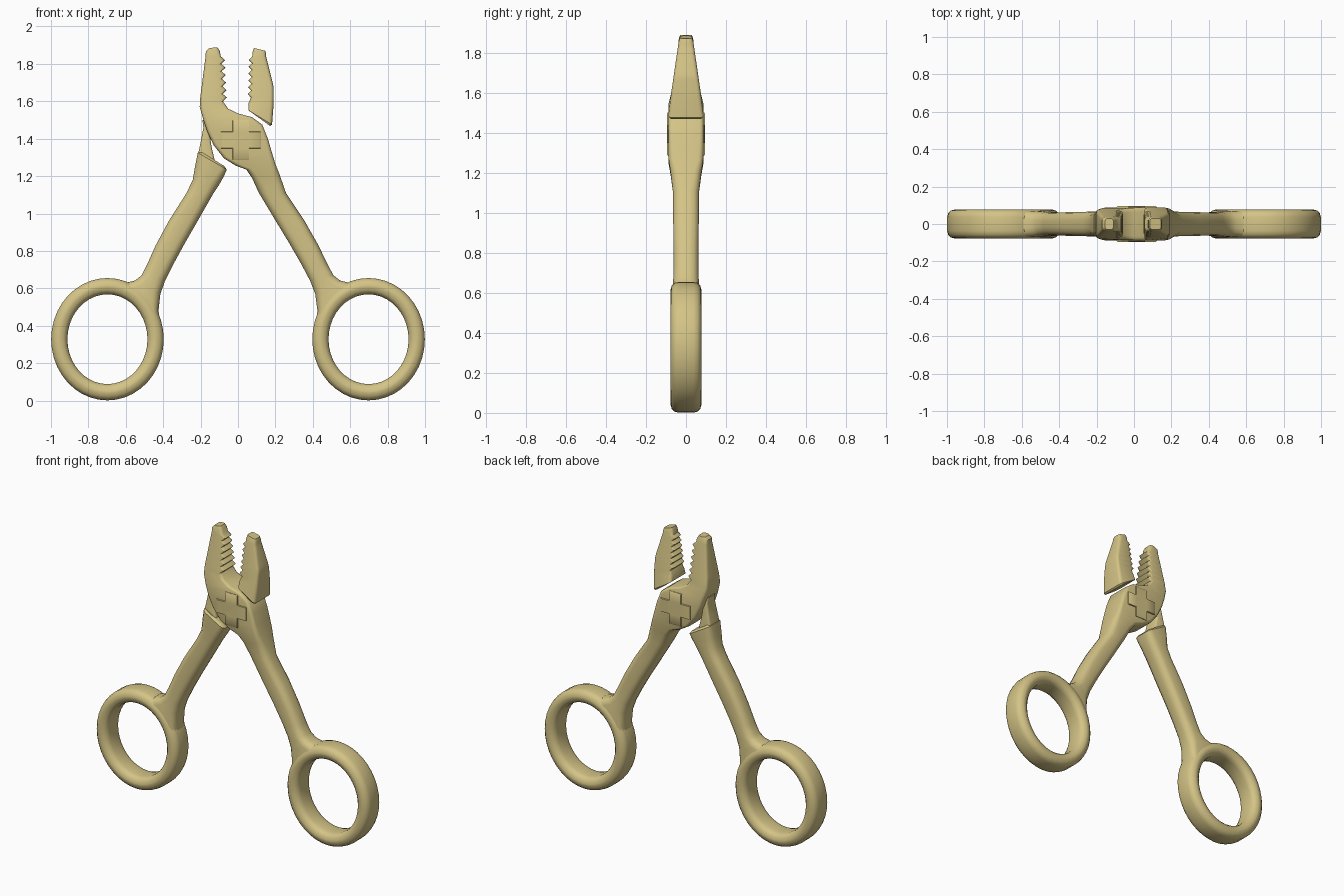
import bpy, bmesh
from math import cos, sin, pi, radians

cube = bpy.data.objects.get("Cube")
if cube:
    bpy.data.objects.remove(cube)

tan = bpy.data.materials.new("warm tan")
tan.use_nodes = True
tan.diffuse_color = (0.66, 0.55, 0.24, 1)
tan.node_tree.nodes["Principled BSDF"].inputs["Base Color"].default_value = tan.diffuse_color


def finish(name, bm, angle=38):
    bmesh.ops.recalc_face_normals(bm, faces=bm.faces)
    mesh = bpy.data.meshes.new(name)
    bm.to_mesh(mesh)
    bm.free()
    mesh.materials.append(tan)
    obj = bpy.data.objects.new(name, mesh)
    bpy.context.collection.objects.link(obj)
    bpy.ops.object.select_all(action='DESELECT')
    obj.select_set(True)
    bpy.context.view_layer.objects.active = obj
    bpy.ops.object.shade_smooth_by_angle(angle=radians(angle))
    return obj


def rounded_section(width, half, r, steps=4):
    """Rounded rectangle: (distance across, y) pairs."""
    r = min(r, width * 0.48, half * 0.95)
    corners = [(width - r, half - r), (r, half - r), (r, r - half), (width - r, r - half)]
    pts = []
    for q, (u, y) in enumerate(corners):
        for i in range(steps):
            a = (q + i / (steps - 1)) * pi / 2
            pts.append((u + r * cos(a), y + r * sin(a)))
    return pts


def bridge(bm, loops, closed=False):
    n = len(loops[0])
    pairs = list(zip(loops, loops[1:])) + ([(loops[-1], loops[0])] if closed else [])
    for a, b in pairs:
        for i in range(n):
            j = (i + 1) % n
            bm.faces.new((a[i], a[j], b[j], b[i]))


def loft(name, rows):
    """Rows: one edge x, z, the other edge x, z, half thickness, corner radius."""
    bm = bmesh.new()
    loops = []
    for x1, z1, x2, z2, half, r in rows:
        w = ((x2 - x1) ** 2 + (z2 - z1) ** 2) ** 0.5
        loops.append([bm.verts.new((x1 + (x2 - x1) * u / w, y, z1 + (z2 - z1) * u / w))
                      for u, y in rounded_section(w, half, r)])
    bridge(bm, loops)
    bm.faces.new(loops[0])
    bm.faces.new(loops[-1])
    return finish(name, bm)


def jaw_half(z):
    return 0.036 + (1.86 - z) * 0.145


def teeth(outer, inner, depth, top=1.84, bottom=1.60, count=6):
    """Jaw rows whose inner edge zigzags; outer and inner give x at height z."""
    rows = []
    for i in range(2 * count + 1):
        z = top + (bottom - top) * i / (2 * count)
        rows.append((outer(z), z, inner(z) + depth * (i % 2), z, jaw_half(z), 0.018))
    return rows


# Finger rings: rounded section swept round an ellipse
def ring(name, side):
    bm = bmesh.new()
    loops = []
    for k in range(40):
        a = 2 * pi * k / 40
        loops.append([bm.verts.new((side * 0.698 + (0.214 + u) * cos(a), y,
                                    0.328 + (0.24 + u) * sin(a)))
                      for u, y in rounded_section(0.087, 0.077, 0.04)])
    bridge(bm, loops, closed=True)
    return finish(name, bm)


ring("right_finger_ring", -1)
ring("left_finger_ring", 1)

# Arm shared by both sides, running down into the ring
arm = [
    (-.275, 1.11, -.13, 1.11, .066, .045),
    (-.37, .96, -.21, .97, .064, .045),
    (-.44, .83, -.285, .84, .062, .045),
    (-.485, .73, -.345, .73, .062, .045),
    (-.515, .67, -.39, .64, .064, .045),
    (-.55, .642, -.415, .57, .067, .045),
    (-.59, .632, -.425, .48, .07, .045),
    (-.63, .625, -.415, .40, .07, .045),
]

# Right arm with its flared upper end
collar = [
    (-.198, 1.33, -.075, 1.255, .06, .02),
    (-.215, 1.325, -.06, 1.235, .07, .03),
    (-.23, 1.25, -.075, 1.2, .07, .04),
    (-.242, 1.18, -.10, 1.155, .067, .045),
]
loft("right_arm", collar + arm)

# Thin tang joining the right arm to the pivot
loft("tang", [
    (-.19, 1.5, -.15, 1.5, .04, .01),
    (-.185, 1.46, -.155, 1.45, .045, .012),
    (-.20, 1.38, -.142, 1.36, .05, .012),
    (-.217, 1.30, -.115, 1.24, .055, .012),
])


# Fixed jaw, pivot plate and left arm as one forging
def fixed_outer(z):
    return -0.202 + max(0, z - 1.62) * 0.13


jaw = [(-.155, 1.885, -.11, 1.888, .03, .015), (-.172, 1.868, -.098, 1.87, .036, .018)]
jaw += teeth(fixed_outer, lambda z: -0.092 + (1.84 - z) * 0.05, 0.022)
pivot = [
    (-.205, 1.57, -.052, 1.56, .078, .02),
    (-.185, 1.50, .0, 1.535, .086, .02),
    (-.165, 1.44, .075, 1.515, .088, .02),
    (-.13, 1.365, .13, 1.475, .088, .02),
    (-.075, 1.295, .16, 1.40, .088, .02),
    (-.01, 1.255, .18, 1.33, .088, .022),
    (.045, 1.235, .2, 1.265, .086, .025),
    (.075, 1.19, .22, 1.215, .078, .035),
]
left_arm = []
for x1, z1, x2, z2, half, r in arm:
    left_arm.append((-x2 - max(0, z2 - .5) * .03, z2, -x1 - max(0, z1 - .5) * .03, z1, half, r))
loft("fixed_jaw_and_left_arm", jaw + pivot + left_arm)

# Loose jaw, slanted at its lower end
loose = [(.145, 1.87, .085, 1.885, .03, .015), (.15, 1.855, .078, 1.865, .036, .018)]
loose += teeth(lambda z: 0.19 - max(0, z - 1.68) * 0.25,
               lambda z: 0.076 - (1.84 - z) * 0.03, -0.018, bottom=1.62)
loose += [(.19, 1.58, .056, 1.59, .076, .02), (.182, 1.475, .055, 1.553, .088, .02),
          (.172, 1.468, .065, 1.545, .084, .02)]
loft("loose_jaw", loose)


# Raised cross on both faces of the pivot
def cross(name, side):
    cx, cz, long, short = 0.015, 1.393, 0.108, 0.045
    quarter = [(short, long), (short, short), (long, short)]
    pts = []
    for _ in range(4):
        pts += quarter
        quarter = [(z, -x) for x, z in quarter]
    bm = bmesh.new()
    loops = [[bm.verts.new((cx + x * s, side * y, cz + z * s)) for x, z in pts]
             for y, s in ((0.086, 1), (0.091, 1), (0.095, 0.95))]
    bridge(bm, loops)
    bm.faces.new(loops[-1])
    bm.faces.new(loops[0])
    return finish(name, bm)


cross("front_cross", -1)
cross("back_cross", 1)
